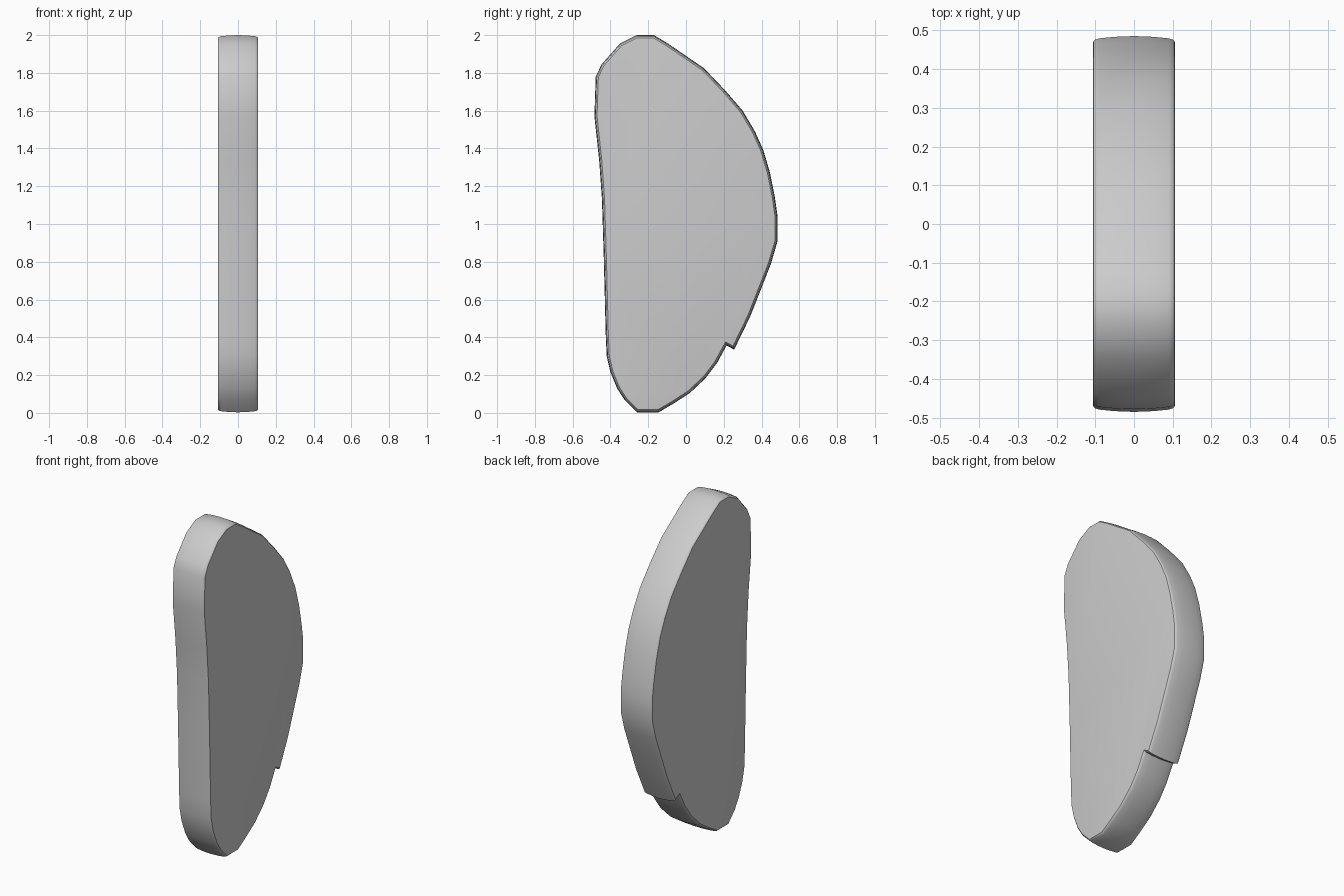
import bpy, bmesh
from mathutils import Vector

if "Cube" in bpy.data.objects:
    bpy.data.objects.remove(bpy.data.objects["Cube"])

# Side outline (y, z), clockwise from the top
OUTLINE = [
    (-.26, 2), (-.17, 2), (-.095, 1.955), (.095, 1.825), (.205, 1.71), (.30, 1.60),
    (.365, 1.49), (.41, 1.39), (.445, 1.27), (.47, 1.145), (.485, 1.04), (.485, .91),
    (.45, .79), (.405, .675), (.34, .51), (.255, .335), (.215, .357), (.165, .265),
    (.105, .185), (.02, .105), (-.065, .05), (-.145, .003), (-.26, .003), (-.325, .068),
    (-.365, .13), (-.40, .215), (-.42, .30), (-.425, .415), (-.435, .81), (-.445, 1.13),
    (-.46, 1.34), (-.485, 1.57), (-.478, 1.78), (-.447, 1.845), (-.35, 1.955)]

# Rim cross-section (x, inset): slight crown with rounded edges
HALF = [(.106, .02), (.105, .014), (.1, .009), (.09, .006), (.05, .002)]
RIM = [(-x, d) for x, d in HALF] + [(0, 0)] + HALF[::-1]


def inset(points, d):
    """Move a clockwise outline inward by d, with mitred corners."""
    pts = [Vector(p) for p in points]
    result = []
    for i, p in enumerate(pts):
        a = (p - pts[i - 1]).normalized()
        b = (pts[(i + 1) % len(pts)] - p).normalized()
        na, nb = Vector((a.y, -a.x)), Vector((b.y, -b.x))
        result.append(p + (na + nb) * d / (1 + na.dot(nb)))
    return result


# Curved slab body
bm = bmesh.new()
rings = [[bm.verts.new((x, p.x, p.y)) for p in inset(OUTLINE, d)] for x, d in RIM]
n = len(OUTLINE)
for r, s in zip(rings, rings[1:]):
    for i in range(n):
        j = (i + 1) % n
        bm.faces.new((r[i], r[j], s[j], s[i]))
bm.faces.new(rings[0])
bm.faces.new(rings[-1])
bmesh.ops.recalc_face_normals(bm, faces=bm.faces)
mesh = bpy.data.meshes.new("notched_slab")
bm.to_mesh(mesh)
bm.free()
slab = bpy.data.objects.new("notched_slab", mesh)
bpy.context.collection.objects.link(slab)
bpy.context.view_layer.objects.active = slab
slab.select_set(True)
bpy.ops.object.shade_smooth_by_angle(angle=0.6)
